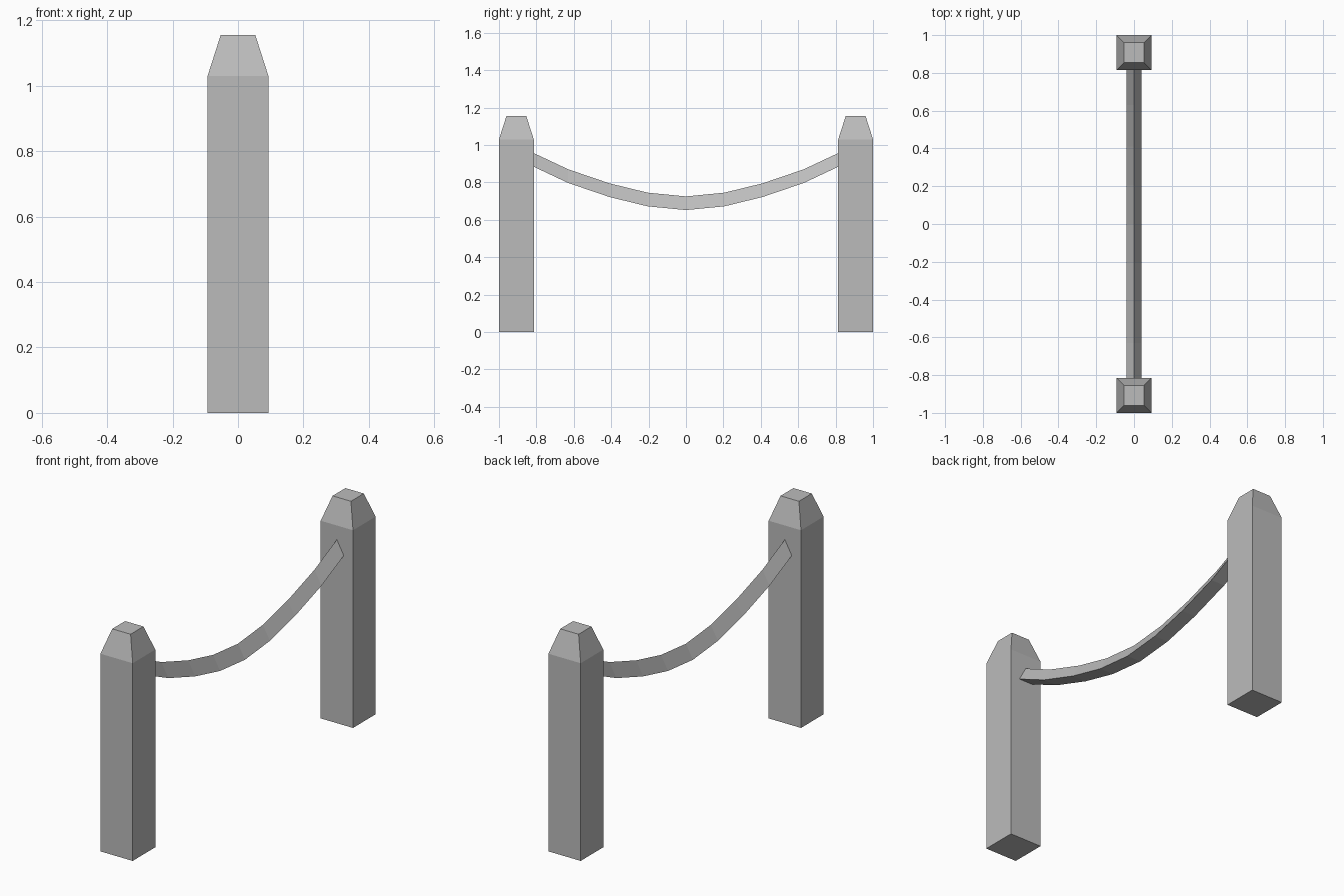
import bpy
import bmesh

cube = bpy.data.objects.get("Cube")
if cube:
    bpy.data.objects.remove(cube, do_unlink=True)

# Single stone grey
grey = bpy.data.materials.new("stone_grey")
grey.use_nodes = True
colour = (0.5, 0.5, 0.5, 1)
grey.diffuse_color = colour
grey.node_tree.nodes["Principled BSDF"].inputs["Base Color"].default_value = colour


def loft(name, rings):
    """Join equal-length rings of points into a capped solid."""
    bm = bmesh.new()
    loops = [[bm.verts.new(p) for p in ring] for ring in rings]
    for a, b in zip(loops, loops[1:]):
        for i in range(len(a)):
            j = (i + 1) % len(a)
            bm.faces.new((a[i], a[j], b[j], b[i]))
    bm.faces.new(loops[0])
    bm.faces.new(loops[-1])
    bmesh.ops.recalc_face_normals(bm, faces=bm.faces)
    mesh = bpy.data.meshes.new(name)
    bm.to_mesh(mesh)
    bm.free()
    mesh.materials.append(grey)
    obj = bpy.data.objects.new(name, mesh)
    bpy.context.collection.objects.link(obj)
    return obj


def square(y, z, half):
    return [(sx * half, y + sy * half, z)
            for sx, sy in ((-1, -1), (1, -1), (1, 1), (-1, 1))]


# Square posts with tapered caps
HALF = 0.093
for name, side in (("front_post", -1), ("back_post", 1)):
    y = side * (1 - HALF)
    loft(name, [square(y, 0, HALF), square(y, 1.03, HALF), square(y, 1.155, 0.053)])

# Sagging rail: triangular section, ridge on top and flat underside
half_path = [(0.205, 0.745), (0.41, 0.795), (0.63, 0.87), (0.815, 0.957)]
path = [(-y, z) for y, z in reversed(half_path)] + [(0, 0.725)] + half_path
WIDTH, DEPTH = 0.04, 0.073
loft("hanging_rail", [[(-WIDTH, y, z - DEPTH), (WIDTH, y, z - DEPTH), (0, y, z)]
                      for y, z in path])
